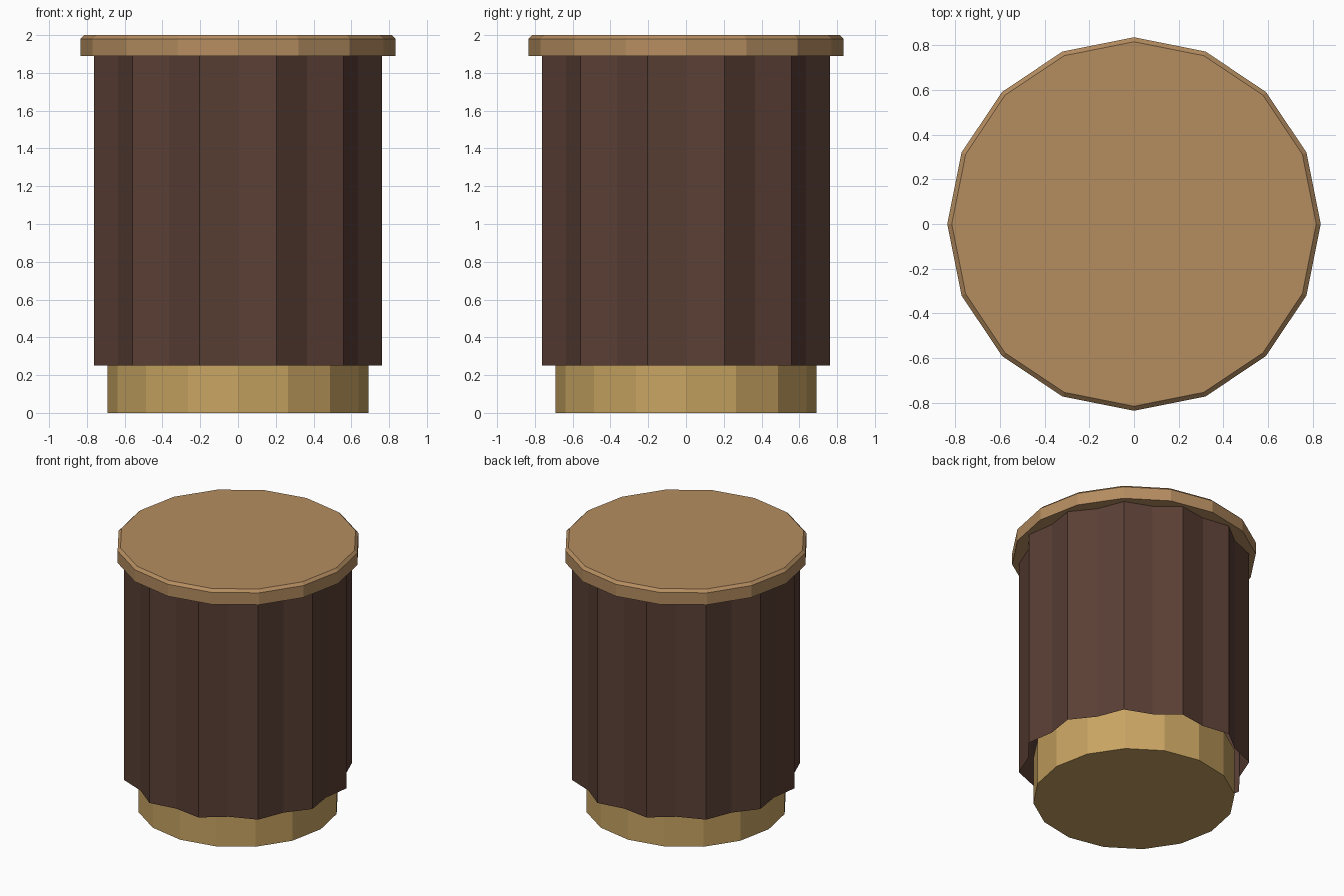
import bpy, math

if "Cube" in bpy.data.objects:
    bpy.data.objects.remove(bpy.data.objects["Cube"])


def material(name, rgb):
    # sRGB 0-255 to linear
    lin = [((c / 255 + 0.055) / 1.055) ** 2.4 for c in rgb]
    m = bpy.data.materials.new(name)
    m.diffuse_color = (*lin, 1)
    m.use_nodes = True
    m.node_tree.nodes["Principled BSDF"].inputs["Base Color"].default_value = m.diffuse_color
    return m


def ring(sides, r_even, r_odd, z):
    # Even vertices at r_even, odd vertices at r_odd; vertex 0 lies on +x
    pts = []
    for i in range(sides):
        a = math.tau * i / sides
        r = r_odd if i % 2 else r_even
        pts.append((r * math.cos(a), r * math.sin(a), z))
    return pts


def loft(name, sides, levels, mat, capped=True):
    # Stack of rings joined by flat quads; levels are (r_even, r_odd, z)
    verts, faces = [], []
    for r0, r1, z in levels:
        verts += ring(sides, r0, r1, z)
    for k in range(len(levels) - 1):
        for i in range(sides):
            j = (i + 1) % sides
            a, b = k * sides, (k + 1) * sides
            faces.append((a + i, a + j, b + j, b + i))
    if capped:
        faces.append(tuple(reversed(range(sides))))
        top = (len(levels) - 1) * sides
        faces.append(tuple(range(top, top + sides)))
    mesh = bpy.data.meshes.new(name)
    mesh.from_pydata(verts, [], faces)
    mesh.materials.append(mat)
    obj = bpy.data.objects.new(name, mesh)
    bpy.context.collection.objects.link(obj)
    return obj


gold = material("brass gold", (200, 164, 98))
dark = material("dark brown", (90, 63, 53))
tan = material("tan wood", (181, 141, 96))

# Plain base, running up a little inside the open body
loft("base", 16, [(0.69, 0.69, 0), (0.69, 0.69, 0.35)], gold)

# Fluted body: 12 ridges with shallow valleys between them
loft("fluted_body", 24, [(0.733, 0.79, 0.25), (0.733, 0.79, 1.89)], dark, capped=False)

# Lid with a small bevelled top edge
loft("lid", 16, [(0.835, 0.835, 1.89), (0.835, 0.835, 1.98), (0.815, 0.815, 2.0)], tan)
